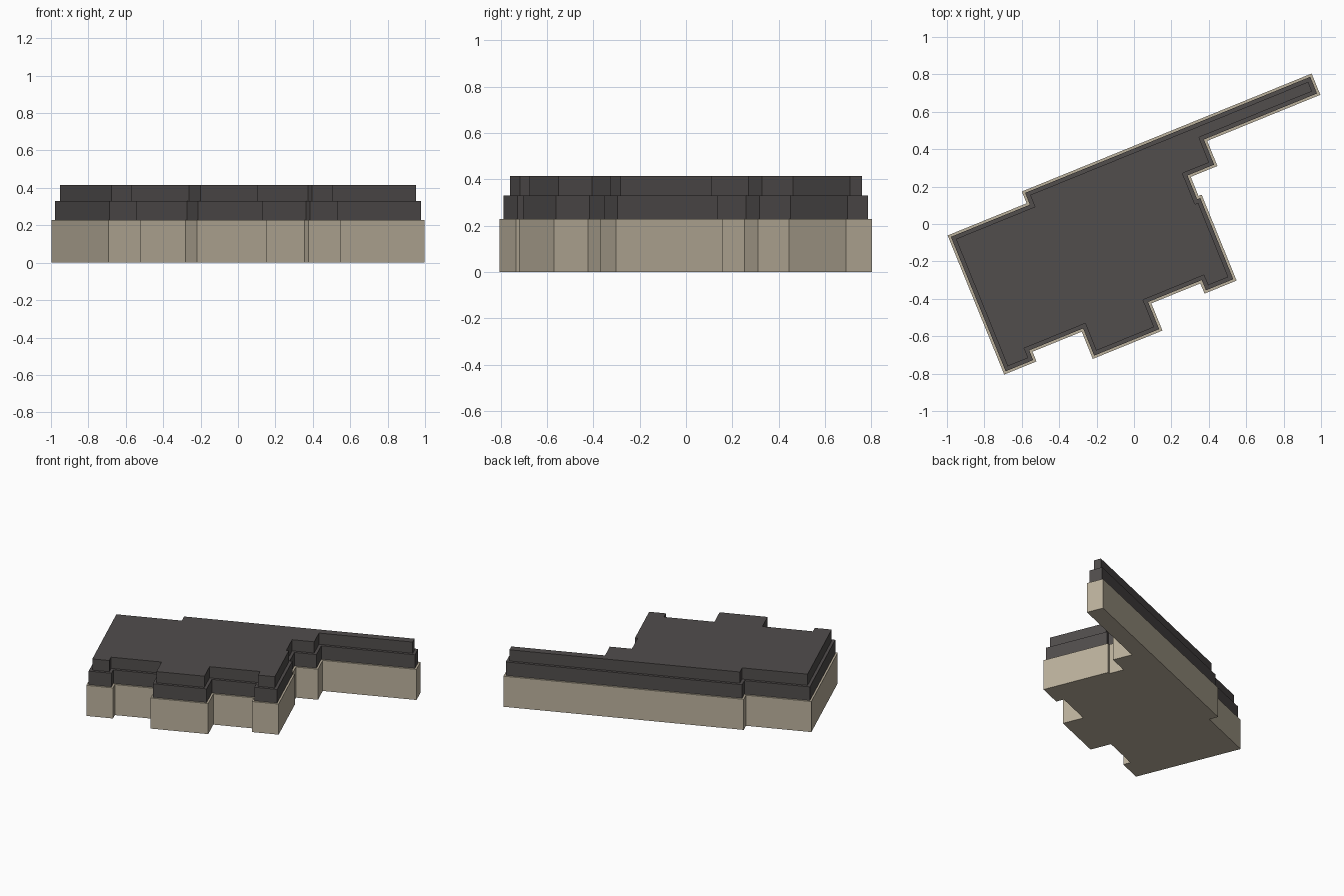
import bpy, bmesh, math
from mathutils import Matrix

if "Cube" in bpy.data.objects:
    bpy.data.objects.remove(bpy.data.objects["Cube"])

# Stepped building outline in its own axes (counter-clockwise), turned by ANGLE
ANGLE = math.radians(22.15)
OUTLINE = [(-.946, .319), (-.946, -.484), (-.760, -.484), (-.760, -.428),
           (-.476, -.428), (-.476, -.585), (-.074, -.585), (-.074, -.428),
           (.209, -.428), (.209, -.487), (.394, -.487), (.394, .009),
           (.376, .009), (.376, .119), (.530, .119), (.530, .264),
           (1.183, .264), (1.183, .387), (-.490, .387), (-.490, .319)]


def material(name, color):
    m = bpy.data.materials.new(name)
    m.diffuse_color = (*color, 1)
    m.use_nodes = True
    m.node_tree.nodes["Principled BSDF"].inputs["Base Color"].default_value = m.diffuse_color
    return m


def inset(points, d):
    """Move every right-angled side inwards by d."""
    result = []
    for i, (x, y) in enumerate(points):
        px, py = points[i - 1]
        nx, ny = points[(i + 1) % len(points)]
        for ax, ay, bx, by in ((px, py, x, y), (x, y, nx, ny)):
            if abs(ax - bx) < 1e-6:          # side running along v
                sx = -d if by > ay else d
            else:                            # side running along u
                sy = d if bx > ax else -d
        result.append((x + sx, y + sy))
    return result


def tier(name, points, z0, z1, mat):
    bm = bmesh.new()
    bottom = bm.faces.new([bm.verts.new((x, y, z0)) for x, y in points])
    ext = bmesh.ops.extrude_face_region(bm, geom=[bottom], use_keep_orig=True)
    top = [g for g in ext["geom"] if isinstance(g, bmesh.types.BMVert)]
    bmesh.ops.translate(bm, verts=top, vec=(0, 0, z1 - z0))
    bmesh.ops.rotate(bm, verts=bm.verts, cent=(0, 0, 0),
                     matrix=Matrix.Rotation(ANGLE, 3, 'Z'))
    bmesh.ops.recalc_face_normals(bm, faces=bm.faces)
    mesh = bpy.data.meshes.new(name)
    bm.to_mesh(mesh)
    bm.free()
    mesh.materials.append(mat)
    bpy.context.collection.objects.link(bpy.data.objects.new(name, mesh))


stone = material("tan_stone", (.50, .44, .335))
slate = material("dark_slate", (.082, .074, .073))

# Walls, then two roof steps set back from the edge
tier("walls", OUTLINE, 0, .229, stone)
tier("lower_roof", inset(OUTLINE, .0135), .229, .331, slate)
tier("upper_roof", inset(OUTLINE, .034), .331, .415, slate)
